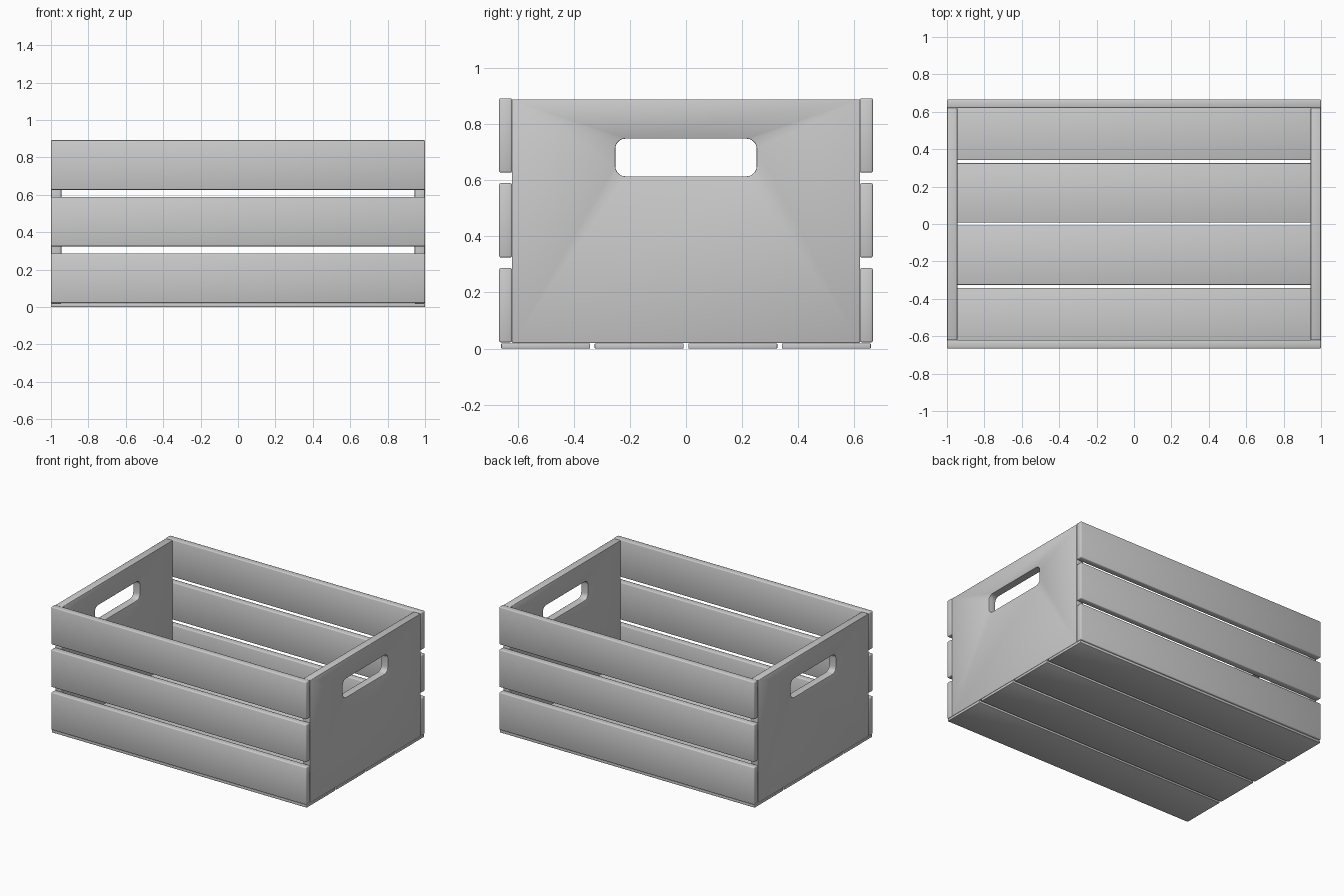
import bpy, bmesh
from math import sin, cos, pi

if "Cube" in bpy.data.objects:
    bpy.data.objects.remove(bpy.data.objects["Cube"])


def finish(bm, name, bevel):
    bmesh.ops.recalc_face_normals(bm, faces=bm.faces)
    for f in bm.faces:
        f.smooth = True
    me = bpy.data.meshes.new(name)
    bm.to_mesh(me)
    bm.free()
    ob = bpy.data.objects.new(name, me)
    bpy.context.collection.objects.link(ob)
    # softened edges on the sharp corners
    mod = ob.modifiers.new("soft_edges", "BEVEL")
    mod.width = bevel
    mod.segments = 2
    mod.limit_method = 'ANGLE'
    mod.angle_limit = 1.0
    return ob


def board(name, lo, hi, bevel):
    bm = bmesh.new()
    bmesh.ops.create_cube(bm, size=1)
    for v in bm.verts:
        v.co = [(a + b) / 2 + c * (b - a) for a, b, c in zip(lo, hi, v.co)]
    return finish(bm, name, bevel)


def end_panel(name, x0, x1):
    # rectangular panel with a rounded handle slot, fanned from its corners
    y, z0, z1 = 0.62, 0.02, 0.888
    hy, h0, h1, r, n = 0.252, 0.614, 0.748, 0.036, 5
    outer = [(y, z1), (-y, z1), (-y, z0), (y, z0)]
    centres = [(hy - r, h1 - r), (r - hy, h1 - r), (r - hy, h0 + r), (hy - r, h0 + r)]
    bm = bmesh.new()
    sides = []
    for x in (x0, x1):
        o = [bm.verts.new((x, *p)) for p in outer]
        h = []
        for q, (cy, cz) in enumerate(centres):
            for k in range(n + 1):
                a = (q + k / n) * pi / 2
                h.append(bm.verts.new((x, cy + r * cos(a), cz + r * sin(a))))
        for q in range(4):
            s = q * (n + 1)
            for k in range(n):
                bm.faces.new((o[q], h[s + k], h[s + k + 1]))
            bm.faces.new((o[q], h[s + n], h[(s + n + 1) % len(h)], o[(q + 1) % 4]))
        sides.append((o, h))
    for a, b in zip(*sides):
        for i in range(len(a)):
            j = (i + 1) % len(a)
            bm.faces.new((a[i], a[j], b[j], b[i]))
    return finish(bm, name, 0.003)


# Long side slats, three on the front and three on the back
for side, s in (("front", -1), ("back", 1)):
    ya, yb = sorted((0.62 * s, 0.666 * s))
    for i in range(3):
        z = 0.022 + 0.3025 * i
        board(f"{side}_slat_{i + 1}", (-1, ya, z), (1, yb, z + 0.265), 0.006)

# Floor slats
for i in range(4):
    y = -0.5 + i / 3
    board(f"floor_slat_{i + 1}", (-1, y - 0.1585, 0), (1, y + 0.1585, 0.019), 0.003)

# End panels with handle slots
end_panel("right_end_panel", 0.945, 0.999)
end_panel("left_end_panel", -0.999, -0.945)
